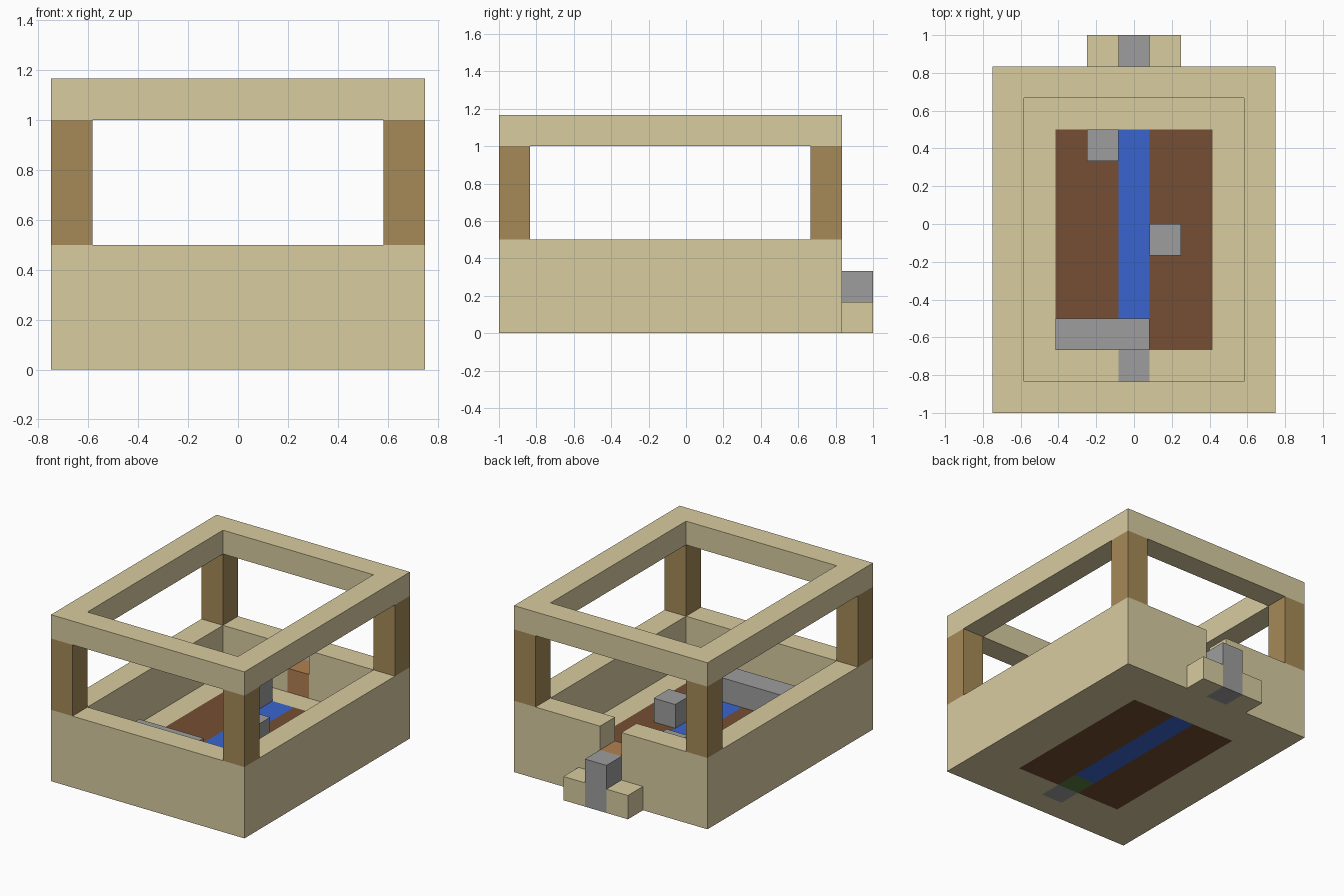
import bpy
import bmesh
from mathutils import Vector

U = 1 / 6                           # block size
ORIGIN = Vector((-0.75, -1, 0))

if "Cube" in bpy.data.objects:
    bpy.data.objects.remove(bpy.data.objects["Cube"], do_unlink=True)


def material(name, r, g, b):
    """Flat material from 0-255 display values."""
    lin = [((c / 255 + 0.055) / 1.055) ** 2.4 for c in (r, g, b)] + [1]
    m = bpy.data.materials.new(name)
    m.use_nodes = True
    m.diffuse_color = lin
    m.node_tree.nodes["Principled BSDF"].inputs["Base Color"].default_value = lin
    return m


sand = material("sand", 216, 204, 160)
post_wood = material("post wood", 166, 138, 87)
door_wood = material("door wood", 176, 128, 80)
soil = material("soil", 118, 78, 51)
water = material("water", 58, 101, 207)
stone = material("stone", 157, 157, 157)
moss = material("moss", 92, 128, 62)


def box(name, mat, x, y, z):
    """Box spanning block ranges x, y and z."""
    lo, hi = Vector((x[0], y[0], z[0])), Vector((x[1], y[1], z[1]))
    bm = bmesh.new()
    bmesh.ops.create_cube(bm, size=1)
    for v in bm.verts:
        t = v.co + Vector((0.5, 0.5, 0.5))
        v.co = ORIGIN + U * (lo + (hi - lo) * t)
    me = bpy.data.meshes.new(name)
    bm.to_mesh(me)
    bm.free()
    me.materials.append(mat)
    ob = bpy.data.objects.new(name, me)
    bpy.context.collection.objects.link(ob)
    return ob


def cut(ob, x, y, z):
    """Cut a block range out of an object."""
    cutter = box("cutter", sand, x, y, z)
    cutter.hide_render = True
    mod = ob.modifiers.new("cut", 'BOOLEAN')
    mod.operation = 'DIFFERENCE'
    mod.solver = 'EXACT'
    mod.object = cutter
    bpy.context.view_layer.objects.active = ob
    bpy.ops.object.modifier_apply(modifier=mod.name)
    bpy.data.objects.remove(cutter, do_unlink=True)


# Walled base with a sunken floor, a doorway and holes for the floor inlays
base = box("walled_base", sand, (0, 9), (0, 11), (0, 3))
cut(base, (1, 8), (1, 10), (1, 4))
cut(base, (4, 5), (9, 12), (1, 4))
cut(base, (2, 7), (2, 9), (-1, 2))
cut(base, (4, 5), (1, 3), (-1, 2))

# Floor inlays: soil beds, water channel, moss and stone
for name, x in (("soil_bed_right", (2, 4)), ("soil_bed_left", (5, 7))):
    box(name, soil, x, (2, 9), (0, 1))
box("water_channel", water, (4, 5), (3, 9), (0, 1))
box("channel_moss", moss, (4, 5), (2, 3), (0, 1))
box("floor_stone", stone, (4, 5), (1, 2), (0, 1))

# Stone blocks standing on the floor
box("stone_bench", stone, (2, 5), (2, 3), (1, 2))
box("stone_block_back", stone, (3, 4), (8, 9), (1, 2))
box("stone_block_middle", stone, (5, 6), (5, 6), (1, 2))

# Low door and the entrance steps behind it
box("door", door_wood, (4, 5), (10, 11), (1, 2))
box("entrance_pillar", stone, (4, 5), (11, 12), (0, 2))
for i, side in ((3, "right"), (5, "left")):
    box("entrance_step_" + side, sand, (i, i + 1), (11, 12), (0, 1))

# Corner posts
for i, side in ((0, "right"), (8, "left")):
    for j, end in ((0, "front"), (10, "back")):
        box(f"post_{end}_{side}", post_wood, (i, i + 1), (j, j + 1), (3, 6))

# Open roof frame
roof = box("roof_frame", sand, (0, 9), (0, 11), (6, 7))
cut(roof, (1, 8), (1, 10), (5, 8))
